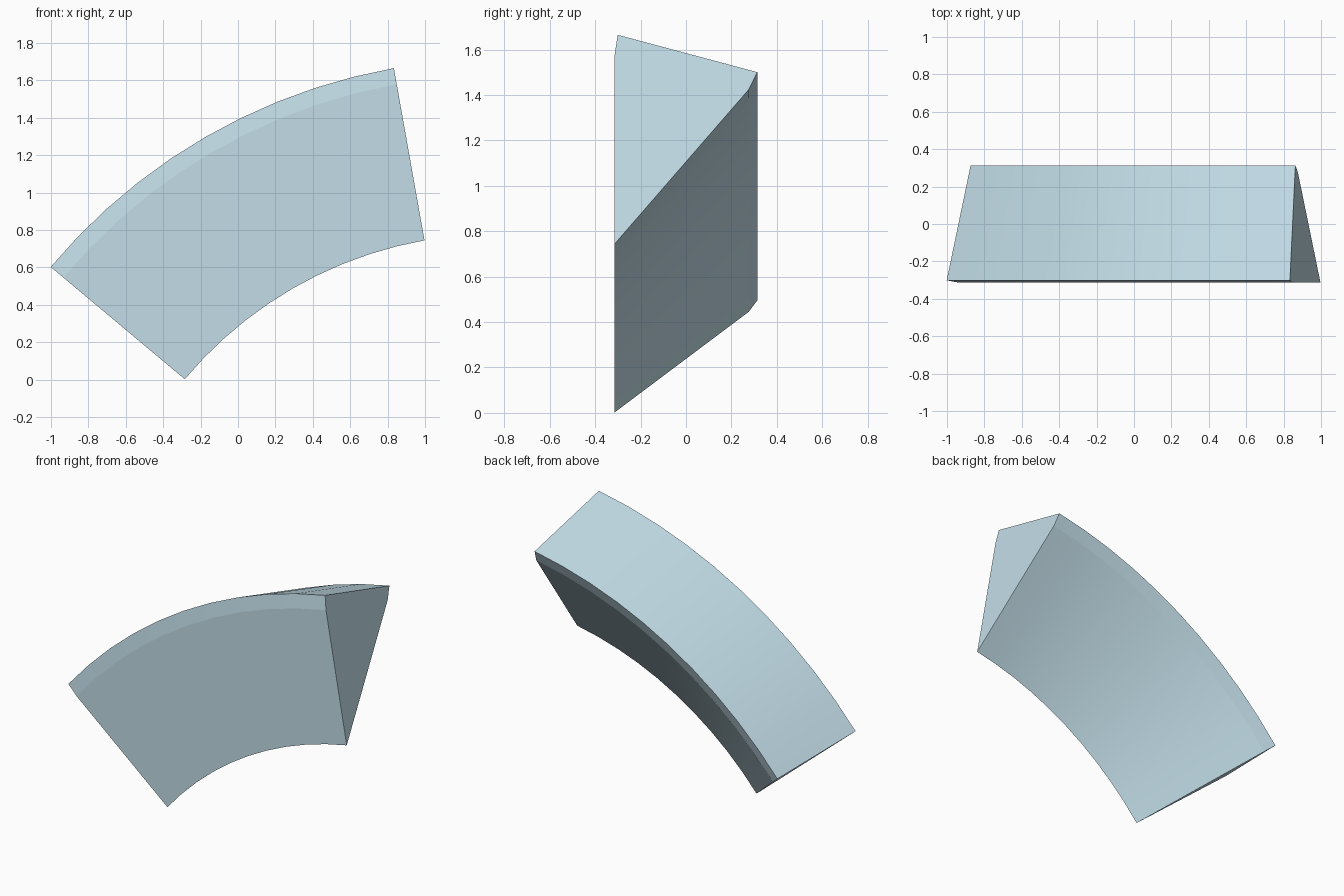
import bpy, bmesh
from math import sin, cos, radians

if "Cube" in bpy.data.objects:
    bpy.data.objects.remove(bpy.data.objects["Cube"])

# Arc centre, sweep and cross-section (y, radius)
CX, CZ = 1.376, -1.387
START, SPAN, STEPS = 100.08, 40.0, 10
PROFILE = [(-0.314, 2.165), (-0.314, 3.012), (-0.301, 3.1),
           (0.314, 2.933), (0.277, 2.856)]

bm = bmesh.new()
rings = []
for i in range(STEPS + 1):
    a = radians(START + SPAN * i / STEPS)
    rings.append([bm.verts.new((CX + r * cos(a), y, CZ + r * sin(a)))
                  for y, r in PROFILE])

# Swept sides
n = len(PROFILE)
for r0, r1 in zip(rings, rings[1:]):
    for j in range(n):
        k = (j + 1) % n
        bm.faces.new((r0[j], r0[k], r1[k], r1[j]))

# End caps
bm.faces.new(rings[0])
bm.faces.new(rings[-1][::-1])
bmesh.ops.recalc_face_normals(bm, faces=bm.faces)

mesh = bpy.data.meshes.new("curved_wedge")
bm.to_mesh(mesh)
bm.free()
wedge = bpy.data.objects.new("curved_wedge", mesh)
bpy.context.collection.objects.link(wedge)

# Smooth along the arc, sharp at the profile corners
bpy.context.view_layer.objects.active = wedge
wedge.select_set(True)
bpy.ops.object.shade_smooth_by_angle(angle=radians(6))

# Pale blue finish
mat = bpy.data.materials.new("pale_blue")
mat.diffuse_color = (0.54, 0.72, 0.80, 1)
mat.use_nodes = True
mat.node_tree.nodes["Principled BSDF"].inputs["Base Color"].default_value = mat.diffuse_color
mesh.materials.append(mat)
